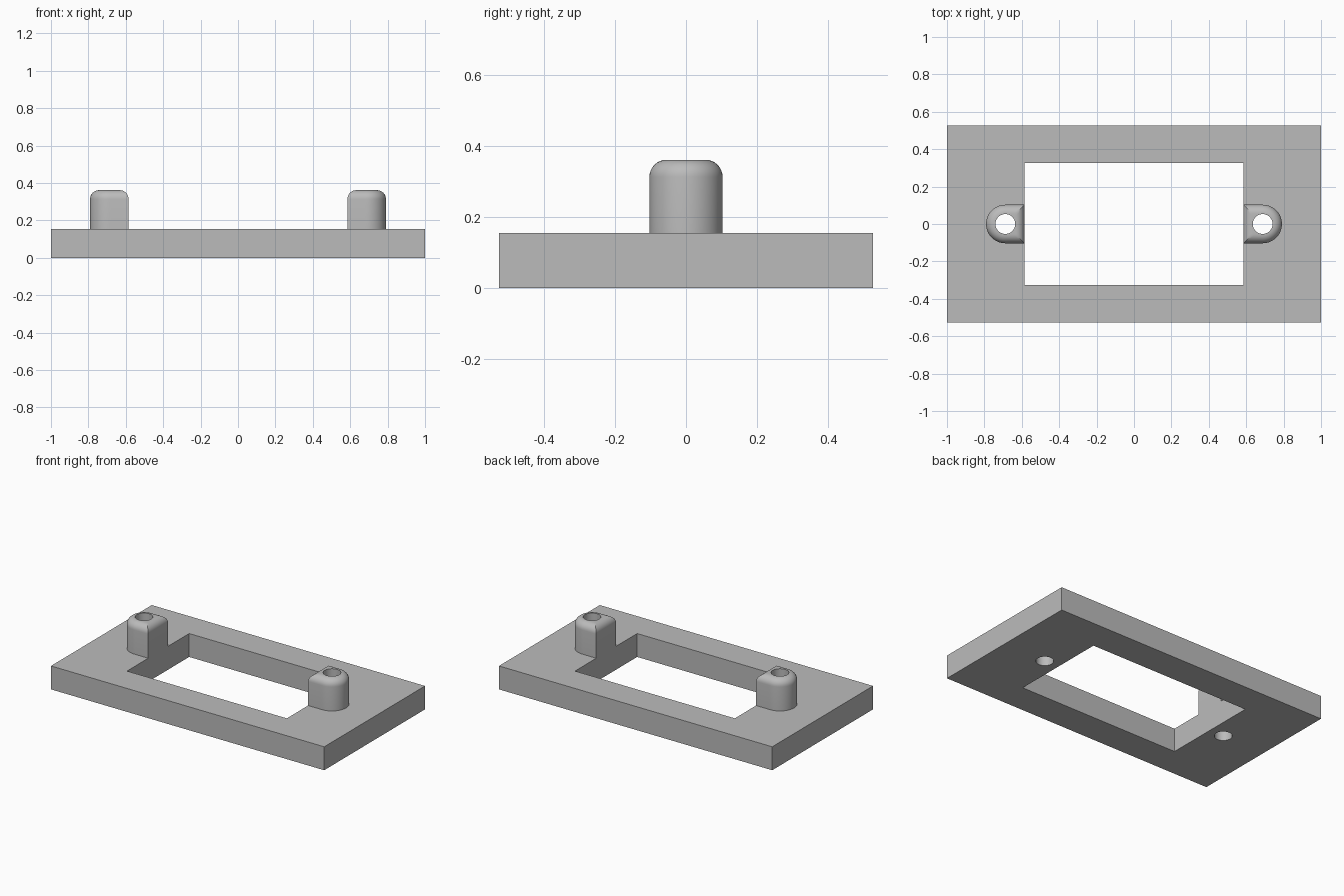
import bpy, bmesh
from math import cos, sin, pi, radians

cube = bpy.data.objects.get("Cube")
if cube:
    bpy.data.objects.remove(cube, do_unlink=True)

HALF_X, HALF_Y, PLATE_H = 1.0, 0.527, 0.155   # plate
OPEN_X, OPEN_Y = 0.585, 0.325                 # central opening
POST_R, POST_TOP, FILLET = 0.103, 0.362, 0.048
HOLE_R = 0.053
POST_X = OPEN_X + POST_R
SEGS = 64
STEPS = 8

grey = bpy.data.materials.new("plain grey")
grey.use_nodes = True
colour = (0.5, 0.5, 0.5, 1)
grey.diffuse_color = colour
grey.node_tree.nodes["Principled BSDF"].inputs["Base Color"].default_value = colour


def finish(name, bm):
    bmesh.ops.recalc_face_normals(bm, faces=bm.faces)
    mesh = bpy.data.meshes.new(name)
    bm.to_mesh(mesh)
    bm.free()
    mesh.materials.append(grey)
    obj = bpy.data.objects.new(name, mesh)
    bpy.context.collection.objects.link(obj)
    return obj


def activate(obj):
    bpy.ops.object.select_all(action='DESELECT')
    obj.select_set(True)
    bpy.context.view_layer.objects.active = obj


def box(name, hx, hy, z0, z1):
    bm = bmesh.new()
    bmesh.ops.create_cube(bm, size=1)
    bmesh.ops.scale(bm, vec=(2 * hx, 2 * hy, z1 - z0), verts=bm.verts)
    bmesh.ops.translate(bm, vec=(0, 0, (z0 + z1) / 2), verts=bm.verts)
    return finish(name, bm)


def bore(name, x):
    bm = bmesh.new()
    bmesh.ops.create_cone(bm, cap_ends=True, segments=SEGS, radius1=HOLE_R,
                          radius2=HOLE_R, depth=1)
    bmesh.ops.translate(bm, vec=(x, 0, 0), verts=bm.verts)
    return finish(name, bm)


def cut(target, cutter):
    cutter.hide_render = True
    mod = target.modifiers.new("cut", 'BOOLEAN')
    mod.operation, mod.solver, mod.object = 'DIFFERENCE', 'EXACT', cutter
    activate(target)
    bpy.ops.object.modifier_apply(modifier=mod.name)
    bpy.data.objects.remove(cutter, do_unlink=True)


def post(name, side):
    """D-shaped post, flat towards the opening, filleted top, bored through."""
    bm = bmesh.new()

    def ring(size, z, d_shape=True):
        verts = []
        for i in range(SEGS):
            a = 2 * pi * i / SEGS
            c, s = cos(a), sin(a)
            r = size
            if d_shape and c < 0:
                r = size / max(abs(c), abs(s))
            verts.append(bm.verts.new((side * (POST_X + r * c), r * s, z)))
        return verts

    rings = [ring(POST_R, PLATE_H)]
    for k in range(STEPS + 1):
        t = pi / 2 * k / STEPS
        rings.append(ring(POST_R - FILLET * (1 - cos(t)),
                          POST_TOP - FILLET * (1 - sin(t))))
    rings.append(ring(HOLE_R, POST_TOP, False))
    rings.append(ring(HOLE_R, PLATE_H, False))
    for low, high in zip(rings, rings[1:]):
        for i in range(SEGS):
            j = (i + 1) % SEGS
            bm.faces.new((low[i], low[j], high[j], high[i]))
    return finish(name, bm)


# Plate with the rectangular opening and two screw holes
plate = box("base_plate", HALF_X, HALF_Y, 0, PLATE_H)
cut(plate, box("opening_cutter", OPEN_X, OPEN_Y, -0.1, PLATE_H + 0.1))
for x in (-POST_X, POST_X):
    cut(plate, bore("hole_cutter", x))

# Mounting posts either side of the opening
posts = [post("left_post", 1), post("right_post", -1)]

for obj in [plate] + posts:
    activate(obj)
    bpy.ops.object.shade_smooth_by_angle(angle=radians(30))
